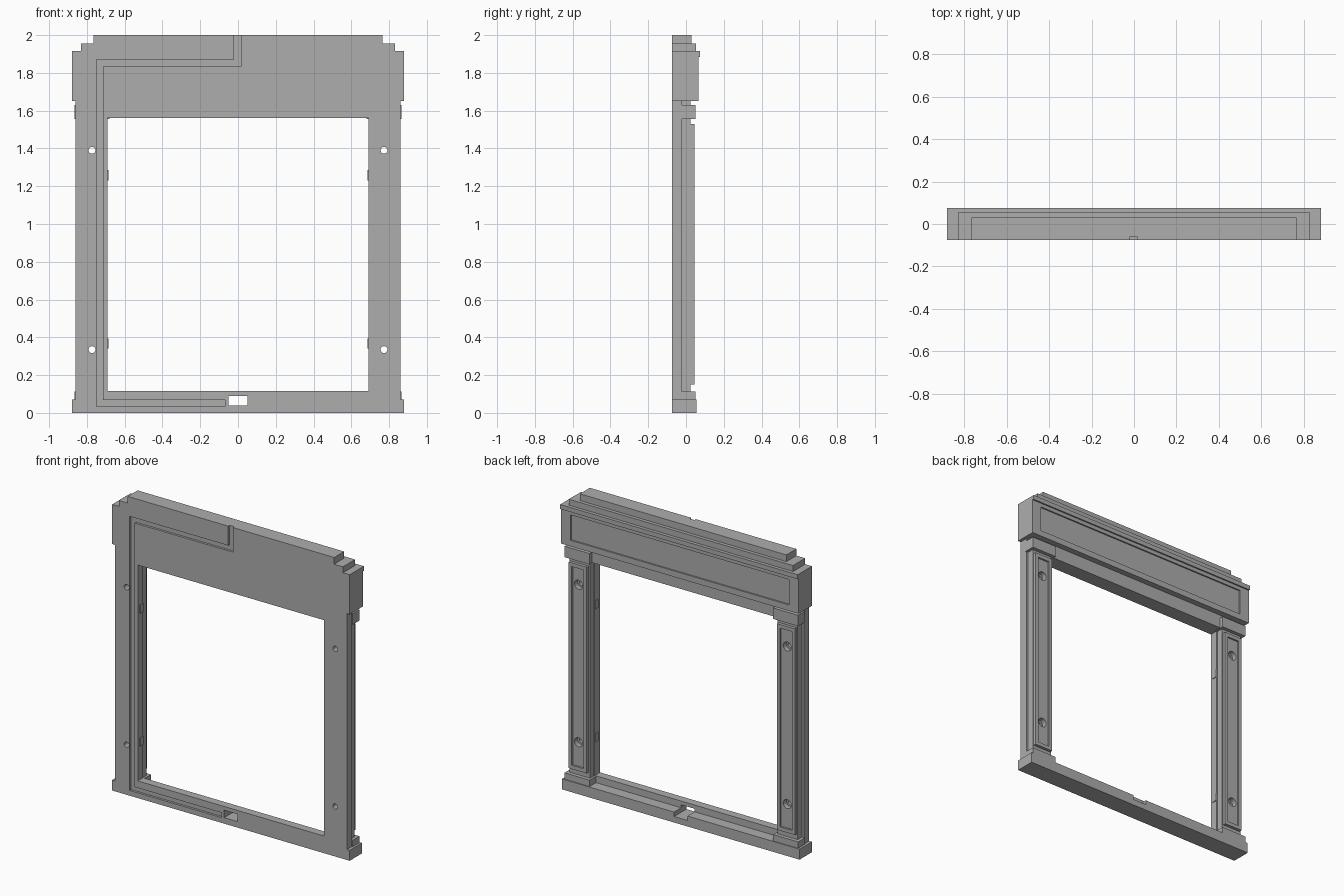
import bpy
import math

if "Cube" in bpy.data.objects:
    bpy.data.objects.remove(bpy.data.objects["Cube"], do_unlink=True)

grey = bpy.data.materials.new("plain_grey")
grey.use_nodes = True
grey.diffuse_color = (0.42, 0.42, 0.42, 1)
grey.node_tree.nodes["Principled BSDF"].inputs["Base Color"].default_value = (0.42, 0.42, 0.42, 1)
grey.node_tree.nodes["Principled BSDF"].inputs["Roughness"].default_value = 0.7

FRONT = -0.075


def box(name, xs, ys, zs):
    """Box spanning the given ranges."""
    spans = (sorted(xs), sorted(ys), sorted(zs))
    bpy.ops.mesh.primitive_cube_add(size=1, location=[(a + b) / 2 for a, b in spans])
    ob = bpy.context.object
    ob.name = name
    ob.scale = [b - a for a, b in spans]
    bpy.ops.object.transform_apply(location=True, rotation=True, scale=True)
    ob.data.materials.append(grey)
    return ob


def bore(x, z, radius, ys):
    """Cylinder along y, used as a cutter."""
    bpy.ops.mesh.primitive_cylinder_add(
        vertices=32, radius=radius, depth=ys[1] - ys[0],
        location=(x, sum(ys) / 2, z), rotation=(math.pi / 2, 0, 0))
    ob = bpy.context.object
    bpy.ops.object.transform_apply(location=True, rotation=True, scale=True)
    ob.data.materials.append(grey)
    return ob


def cut(ob, cutters):
    """Subtract every cutter from the part, then remove the cutters."""
    bpy.context.view_layer.objects.active = ob
    for c in cutters:
        c.hide_render = True
        mod = ob.modifiers.new("cut", "BOOLEAN")
        mod.operation = "DIFFERENCE"
        mod.solver = "EXACT"
        mod.object = c
        bpy.ops.object.modifier_apply(modifier=mod.name)
        bpy.data.objects.remove(c, do_unlink=True)


def cable_cuts(*runs):
    """Cutters for the shallow channel in the front face."""
    return [box("cutter", xs, (-0.2, FRONT + 0.015), zs) for xs, zs in runs]


def slot():
    return box("cutter", (-0.05, 0.05), (-0.2, 0.2), (0.04, 0.09))


# Channel runs: along the sill, up the left-hand post, across and out of the top
riser = (-0.75, -0.715)
run_bottom = ((-0.75, -0.07), (0.035, 0.068))
run_up = (riser, (0.036, 1.869))
run_across = ((-0.75, 0.015), (1.835, 1.87))
run_out = ((-0.02, 0.015), (1.836, 2.1))

# Sill
sill = box("sill", (-0.88, 0.88), (FRONT, 0.055), (0, 0.07))
cut(sill, cable_cuts(run_bottom, run_up) + [slot()])

# Flat front frame with the large opening
frame = box("front_frame", (-0.86, 0.86), (FRONT, -0.02), (0.07, 1.65))
opening = box("cutter", (-0.69, 0.69), (-0.2, 0.2), (0.115, 1.56))
holes = [(x, z) for x in (-0.773, 0.773) for z in (0.335, 1.39)]
cut(frame, [opening, slot()] + cable_cuts(run_up)
    + [bore(x, z, 0.018, (-0.2, 0.2)) for x, z in holes])

# Lintel behind the frame
box("lintel", (-0.845, 0.845), (-0.02, 0.025), (1.56, 1.65))

# Posts, panels, capitals and plinths on both sides
for side, s in (("left", 1), ("right", -1)):
    post = box(side + "_post", (s * 0.695, s * 0.845), (-0.02, 0.025), (0.07, 1.56))
    panel = box(side + "_post_panel", (s * 0.705, s * 0.838), (0.025, 0.045), (0.15, 1.53))
    recess = box("cutter", (s * 0.728, s * 0.815), (0.033, 0.2), (0.175, 1.505))
    cut(panel, [recess])
    for z in (0.335, 1.39):
        cut(post, [bore(s * 0.773, z, 0.018, (-0.2, 0.2)), bore(s * 0.773, z, 0.03, (0, 0.2))])
        cut(panel, [bore(s * 0.773, z, 0.03, (-0.2, 0.2))])
    box(side + "_capital", (s * 0.68, s * 0.865), (-0.025, 0.05), (1.557, 1.63))
    box(side + "_plinth", (s * 0.68, s * 0.865), (-0.025, 0.05), (0.07, 0.113))
    # Small raised catches on the inner reveal
    for name, z in (("lower", 0.34), ("upper", 1.23)):
        box(f"{side}_{name}_catch", (s * 0.685, s * 0.7), (-0.055, -0.022), (z, z + 0.055))

# Header with a recessed back panel and a projecting lip
header = box("header", (-0.88, 0.88), (FRONT, 0.065), (1.65, 1.915))
back_recess = box("cutter", (-0.81, 0.81), (0.055, 0.2), (1.69, 1.86))
cut(header, [back_recess] + cable_cuts(run_up, run_across, run_out))
box("header_lip", (-0.88, 0.88), (0.065, 0.075), (1.885, 1.915))

# Stepped crown
lower_step = box("crown_lower_step", (-0.83, 0.83), (FRONT, 0.053), (1.915, 1.955))
cut(lower_step, cable_cuts(run_out))
upper_step = box("crown_upper_step", (-0.765, 0.765), (FRONT, 0.03), (1.955, 2.0))
cut(upper_step, cable_cuts(run_out))
